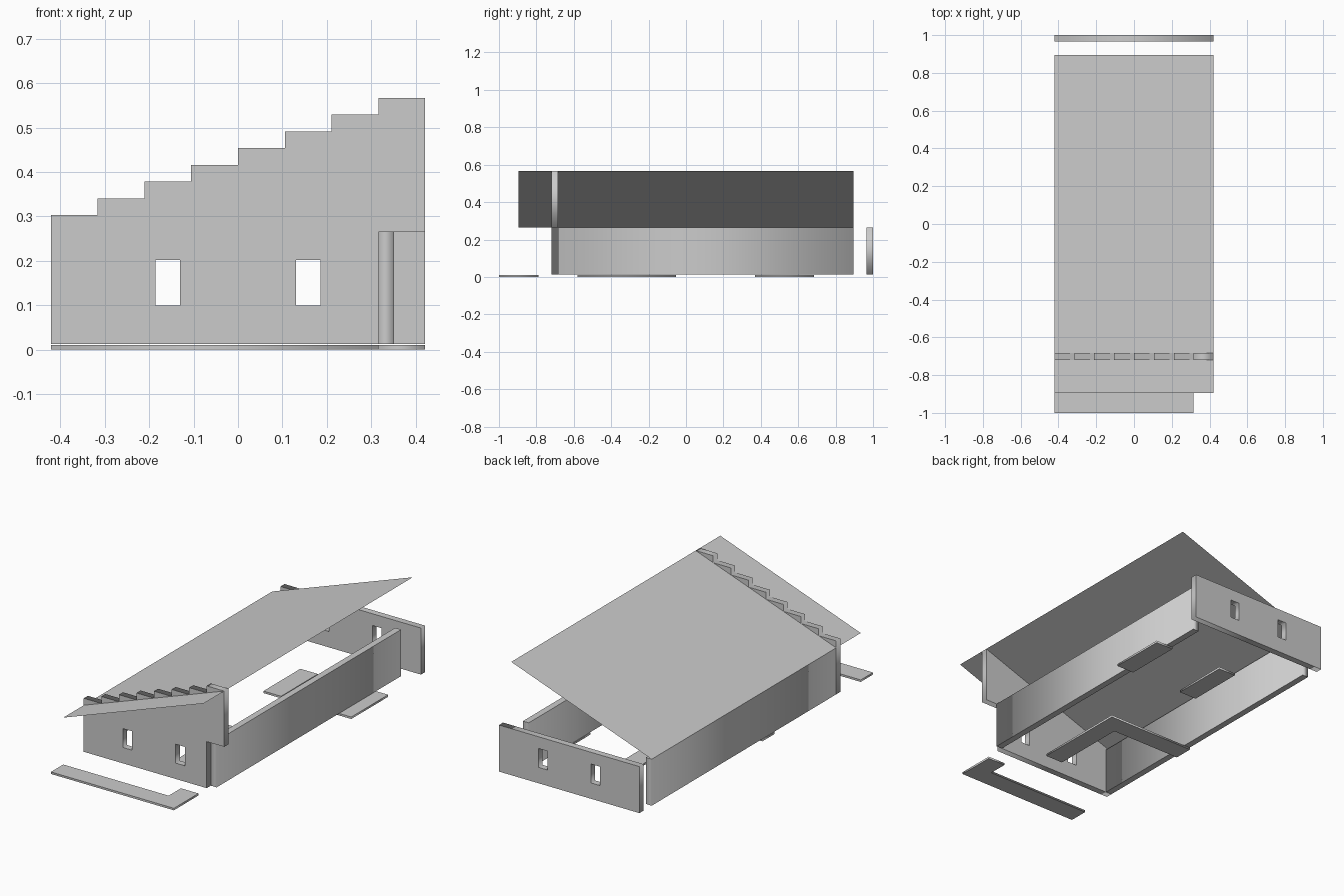
import bpy
from math import pi

if "Cube" in bpy.data.objects:
    bpy.data.objects.remove(bpy.data.objects["Cube"])

U = 2 / 19            # floor grid cell
T = U / 3             # wall thickness
X0, Y0 = -4 * U, -1.0
BASE, TOP, PEAK = 0.013, 0.265, 0.567


def rect(x0, y0, x1, y1):
    return [(x0, y0), (x1, y0), (x1, y1), (x0, y1)]


def prism(name, outlines, start, depth, upright=False):
    """Extrude closed outlines (inner ones become holes): up z, or along y if upright."""
    cu = bpy.data.curves.new(name, 'CURVE')
    cu.dimensions = '2D'
    cu.fill_mode = 'BOTH'
    cu.extrude = depth / 2
    for pts in outlines:
        sp = cu.splines.new('POLY')
        sp.points.add(len(pts) - 1)
        for p, (a, b) in zip(sp.points, pts):
            p.co = (a, b, 0, 1)
        sp.use_cyclic_u = True
    ob = bpy.data.objects.new(name, cu)
    bpy.context.collection.objects.link(ob)
    mid = start + depth / 2
    ob.location = (0, mid, 0) if upright else (0, 0, mid)
    ob.rotation_euler = (pi / 2, 0, 0) if upright else (0, 0, 0)
    bpy.ops.object.select_all(action='DESELECT')
    ob.select_set(True)
    bpy.context.view_layer.objects.active = ob
    bpy.ops.object.convert(target='MESH')


def cells(pts):
    """Grid cell coordinates to model units."""
    return [(X0 + a * U, Y0 + b * U) for a, b in pts]


windows = [rect(c - 0.0275, 0.099, c + 0.0275, 0.2015) for c in (-1.5 * U, 1.5 * U)]

# Front wall: stepped top, open doorway at the lower right corner
step = (PEAK - TOP) / 8
front = [(X0, BASE), (X0 + 7 * U, BASE), (X0 + 7 * U, TOP), (-X0, TOP)]
for i in range(8, 0, -1):
    z = TOP + i * step
    front += [(X0 + i * U, z), (X0 + (i - 1) * U, z)]
prism("front_wall", [front] + windows, Y0 + 3 * U - T, T, upright=True)

# Back wall
prism("back_wall", [rect(X0, BASE, -X0, TOP)] + windows, 1 - T, T, upright=True)

# Side walls; the right one is set in by one cell
for name, x in (("left_wall", X0), ("right_wall", X0 + 7 * U)):
    prism(name, [rect(x, Y0 + 3 * U, x + T, Y0 + 18 * U)], BASE, TOP - BASE)

# Floor slabs
slabs = {
    "front_path": [(0, 0), (7, 0), (7, 2), (6, 2), (6, 1), (0, 1)],
    "corner_path": [(0, 8), (4, 8), (4, 4), (5, 4), (5, 9), (0, 9)],
    "middle_slab": rect(3, 13, 4, 16),
    "right_slab": rect(7, 13, 8, 16),
}
for name, pts in slabs.items():
    prism(name, [cells(pts)], 0, 0.011)

# Single-sheet sloping roof
me = bpy.data.meshes.new("roof")
ya, yb = Y0 + U, Y0 + 18 * U
me.from_pydata([(X0, ya, TOP), (-X0, ya, PEAK), (-X0, yb, PEAK), (X0, yb, TOP)], [], [(0, 1, 2, 3)])
bpy.context.collection.objects.link(bpy.data.objects.new("roof", me))
